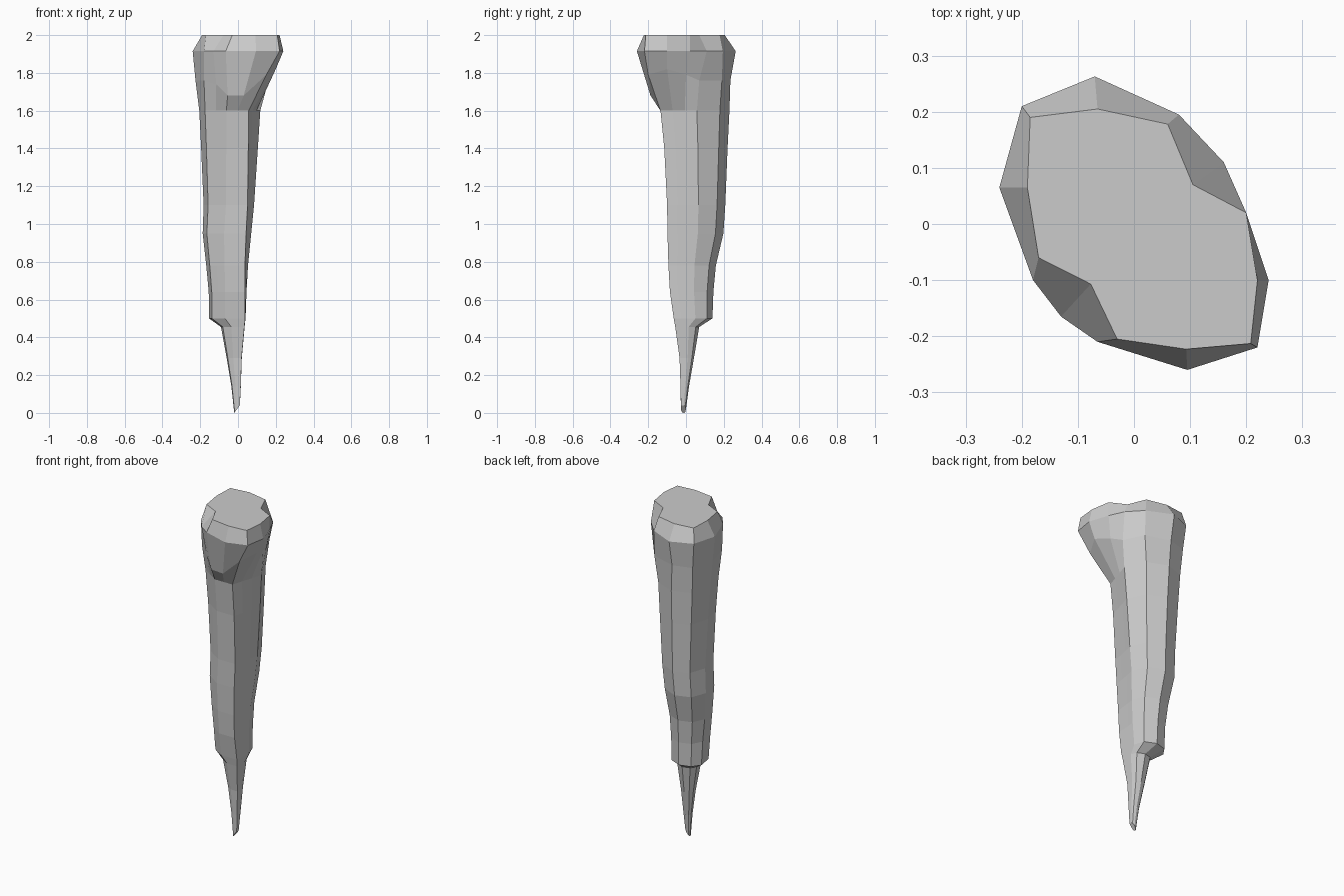
import bpy, bmesh

# Flat top and widest rim of the lopsided head (same point order in every ring)
TOP = [(-.185, .19), (-.19, .065), (-.17, -.06), (-.077, -.107), (-.03, -.205), (.093, -.223),
       (.208, -.213), (.22, -.1), (.2, .02), (.105, .07), (.06, .178), (-.065, .205)]
RIM = [(-.2, .21), (-.24, .065), (-.18, -.1), (-.13, -.165), (-.065, -.21), (.095, -.26),
       (.22, -.22), (.24, -.1), (.2, .02), (.16, .11), (.08, .195), (-.07, .263)]
# Underside of the overhanging knob
UNDER = [(-.185, .2, 1.76), (-.225, .065, 1.76), (-.18, -.09, 1.76), (-.115, -.14, 1.74),
         (-.055, -.18, 1.68), (.03, -.188, 1.68), (.15, -.2, 1.79), (.2, -.1, 1.82),
         (.17, .0, 1.79), (.14, .07, 1.76), (.08, .19, 1.76), (-.07, .235, 1.76)]

# Eight-sided shaft sections, high and low
HIGH = [(-.17, .19), (-.2, .06), (-.17, -.06), (-.06, -.13), (.055, -.13), (.115, .06), (.06, .18), (-.06, .23)]
LOW = [(-.12, .12), (-.155, .07), (-.14, -.02), (-.07, -.065), (.038, -.065), (.04, .05), (.02, .11), (-.05, .14)]

# Shaft levels: z, xmin, xmax, ymin, ymax
LEVELS = [(1.6, -.205, .118, -.135, .23), (1.4, -.195, .105, -.115, .22), (1.1, -.182, .085, -.1, .208),
          (.95, -.187, .07, -.098, .198), (.78, -.168, .053, -.093, .158), (.64, -.155, .045, -.085, .145),
          (.5, -.153, .04, -.065, .14), (.455, -.09, .035, -.057, .07), (.29, -.06, .02, -.034, .042),
          (.14, -.035, .015, -.029, .016), (0, -.02, .01, -.027, 0)]


def lerp(a, b, t):
    return tuple(p + (q - p) * t for p, q in zip(a, b))


def shaft_ring(z, x0, x1, y0, y1):
    t = min(1, max(0, (1.6 - z) / 1.1))
    s = [lerp(a, b, t) for a, b in zip(HIGH, LOW)]
    # Extra points on the straight sides to match the head's twelve
    s = [s[0], s[1], s[2], lerp(s[2], s[3], .5), s[3], lerp(s[3], s[4], .5), s[4],
         lerp(s[4], s[5], 1 / 3), lerp(s[4], s[5], 2 / 3), s[5], s[6], s[7]]
    xs, ys = [p[0] for p in s], [p[1] for p in s]
    ring = []
    for x, y in s:
        u = (x - min(xs)) / (max(xs) - min(xs))
        v = (y - min(ys)) / (max(ys) - min(ys))
        slant = .04 * u if z == 0 else 0
        ring.append((x0 + u * (x1 - x0), y0 + v * (y1 - y0), z + slant))
    return ring


# Stake: one loft from head to slanted tip
rings = [[(x, y, 2) for x, y in TOP], [(x, y, 1.915) for x, y in RIM], UNDER]
rings += [shaft_ring(*level) for level in LEVELS]
bm = bmesh.new()
loops = [[bm.verts.new(p) for p in ring] for ring in rings]
for a, b in zip(loops, loops[1:]):
    for i in range(12):
        j = (i + 1) % 12
        bm.faces.new((a[i], b[i], b[j], a[j]))
bm.faces.new(loops[0])
bm.faces.new(loops[-1][::-1])
bmesh.ops.recalc_face_normals(bm, faces=bm.faces)
mesh = bpy.data.meshes.new("wooden_stake")
bm.to_mesh(mesh)
bm.free()
bpy.context.collection.objects.link(bpy.data.objects.new("wooden_stake", mesh))
